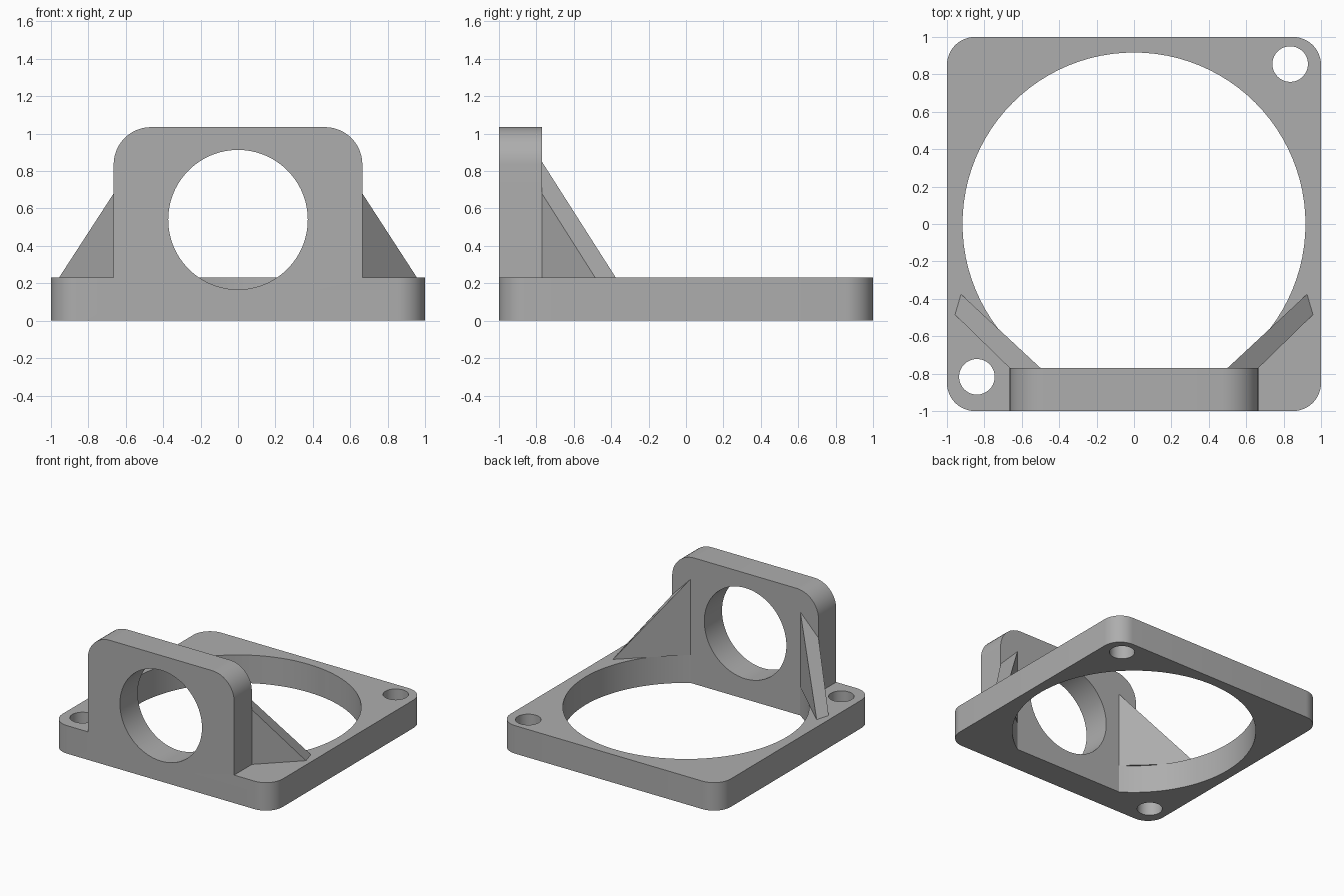
import bpy, bmesh
from math import pi, sin, cos, radians
from mathutils import Matrix, Vector

cube = bpy.data.objects.get("Cube")
if cube:
    bpy.data.objects.remove(cube, do_unlink=True)

# Single grey plastic
grey = bpy.data.materials.new("grey plastic")
grey.use_nodes = True
grey.diffuse_color = (0.42, 0.42, 0.42, 1)
grey.node_tree.nodes["Principled BSDF"].inputs["Base Color"].default_value = (0.42, 0.42, 0.42, 1)


def add_object(name, bm):
    bmesh.ops.recalc_face_normals(bm, faces=bm.faces)
    mesh = bpy.data.meshes.new(name)
    bm.to_mesh(mesh)
    bm.free()
    mesh.materials.append(grey)
    obj = bpy.data.objects.new(name, mesh)
    bpy.context.collection.objects.link(obj)
    return obj


def extrude_profile(name, points, depth, matrix=Matrix()):
    """Flat outline in local XY, extruded along local Z, then placed."""
    bm = bmesh.new()
    face = bm.faces.new([bm.verts.new((x, y, 0)) for x, y in points])
    top = bmesh.ops.extrude_face_region(bm, geom=[face])["geom"]
    verts = [v for v in top if isinstance(v, bmesh.types.BMVert)]
    bmesh.ops.translate(bm, verts=verts, vec=(0, 0, depth))
    bm.transform(matrix)
    return add_object(name, bm)


def arc(cx, cy, r, start, end, steps=12):
    return [(cx + r * cos(radians(start + (end - start) * i / steps)),
             cy + r * sin(radians(start + (end - start) * i / steps)))
            for i in range(steps + 1)]


def circle(cx, cy, r, steps=96):
    return arc(cx, cy, r, 0, 360, steps)[:-1]


def boolean(target, other, operation):
    mod = target.modifiers.new(operation.title(), 'BOOLEAN')
    mod.object = other
    mod.operation = operation
    mod.solver = 'EXACT'
    bpy.context.view_layer.objects.active = target
    bpy.ops.object.modifier_apply(modifier=mod.name)
    bpy.data.objects.remove(other, do_unlink=True)


BASE_H, BACK_Y, HALF_W, TOP = 0.23, -0.77, 0.665, 1.035

# Base plate with rounded corners
R = 0.15
c = 1 - R
corners = [(c, c, 0), (-c, c, 90), (-c, -c, 180), (c, -c, 270)]
outline = [p for x, y, a in corners for p in arc(x, y, R, a, a + 90)]
frame = extrude_profile("mount_frame", outline, BASE_H)

# Large opening and two screw holes
for x, y, r in [(0, 0, 0.917), (-0.84, -0.817, 0.095), (0.835, 0.855, 0.095)]:
    hole = extrude_profile("hole_cutter", circle(x, y, r), 1, Matrix.Translation((0, 0, -0.5)))
    boolean(frame, hole, 'DIFFERENCE')

# Upright plate with rounded top corners
upright_r = 0.2
xc, zc = HALF_W - upright_r, TOP - upright_r
panel = ([(-HALF_W, 0), (HALF_W, 0)] + arc(xc, zc, upright_r, 0, 90)
         + arc(-xc, zc, upright_r, 90, 180))
stand_up = Matrix.Rotation(pi / 2, 4, 'X')
upright = extrude_profile("upright_plate", panel, 1 + BACK_Y,
                          Matrix.Translation((0, BACK_Y, 0)) @ stand_up)
boolean(frame, upright, 'UNION')

# Round opening through the upright
bore = extrude_profile("bore_cutter", circle(0, 0.54, 0.373), 0.6,
                       Matrix.Translation((0, -0.6, 0)) @ stand_up)
boolean(frame, bore, 'DIFFERENCE')

# Diagonal gusset ribs behind the upright
for side, sx in (("left", 1), ("right", -1)):
    bm = bmesh.new()
    inner = [(0.5, BACK_Y, BASE_H), (0.925, -0.375, BASE_H), (0.5, BACK_Y, 0.85)]
    outer = [(HALF_W, BACK_Y, BASE_H), (0.957, -0.485, BASE_H), (HALF_W, BACK_Y, 0.68)]
    a, b = [[bm.verts.new((sx * x, y, z)) for x, y, z in tri] for tri in (inner, outer)]
    bm.faces.new(a)
    bm.faces.new(b)
    for i in range(3):
        j = (i + 1) % 3
        bm.faces.new((a[i], a[j], b[j], b[i]))
    add_object(side + "_gusset_rib", bm)

# Smooth the round walls, keep the edges sharp
bpy.ops.object.select_all(action='DESELECT')
frame.select_set(True)
bpy.context.view_layer.objects.active = frame
bpy.ops.object.shade_smooth_by_angle(angle=radians(30))
